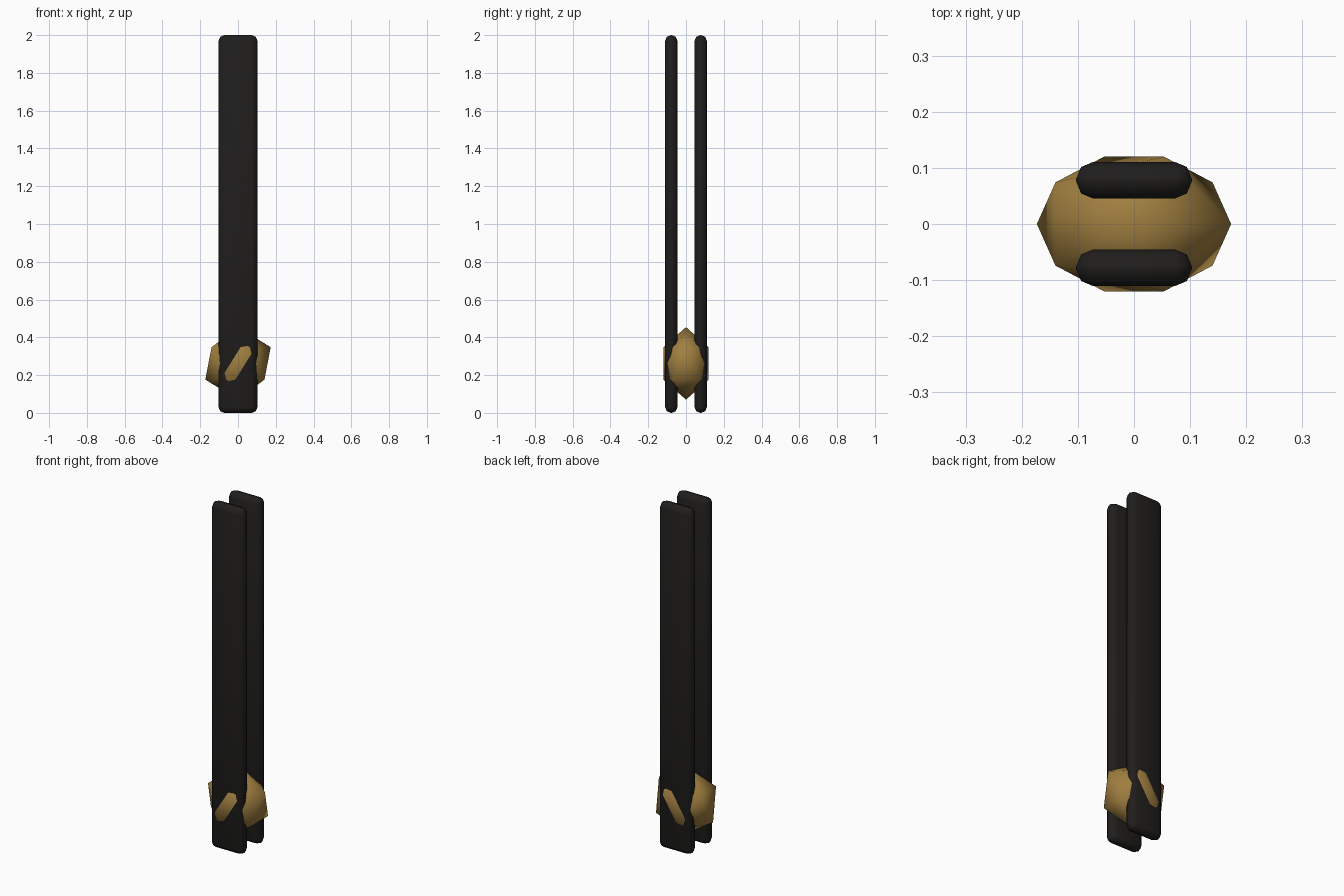
import bpy

if "Cube" in bpy.data.objects:
    bpy.data.objects.remove(bpy.data.objects["Cube"])


def material(name, color):
    m = bpy.data.materials.new(name)
    m.diffuse_color = (*color, 1)
    m.use_nodes = True
    m.node_tree.nodes["Principled BSDF"].inputs["Base Color"].default_value = m.diffuse_color
    return m


black = material("black", (0.014, 0.013, 0.012))
gold = material("gold", (0.35, 0.21, 0.05))

# Two parallel upright slats with rounded edges
for name, y in (("front_slat", -0.078), ("back_slat", 0.078)):
    bpy.ops.mesh.primitive_cube_add(size=1, location=(0, y, 1))
    slat = bpy.context.object
    slat.name = name
    slat.scale = (0.206, 0.065, 2)
    bpy.ops.object.transform_apply(location=False, rotation=False, scale=True)
    bevel = slat.modifiers.new("rounded_edges", 'BEVEL')
    bevel.width = 0.03
    bevel.segments = 2
    bpy.ops.object.shade_smooth()
    slat.data.materials.append(black)

# Low-poly knot that joins the slats near the base
bpy.ops.mesh.primitive_ico_sphere_add(subdivisions=1, radius=1, location=(0, 0, 0.262))
knot = bpy.context.object
knot.name = "joint_knot"
knot.scale = (0.1935, 0.141, 0.192)
bpy.ops.object.transform_apply(location=False, rotation=False, scale=True)
bpy.ops.object.shade_smooth()
knot.data.materials.append(gold)
